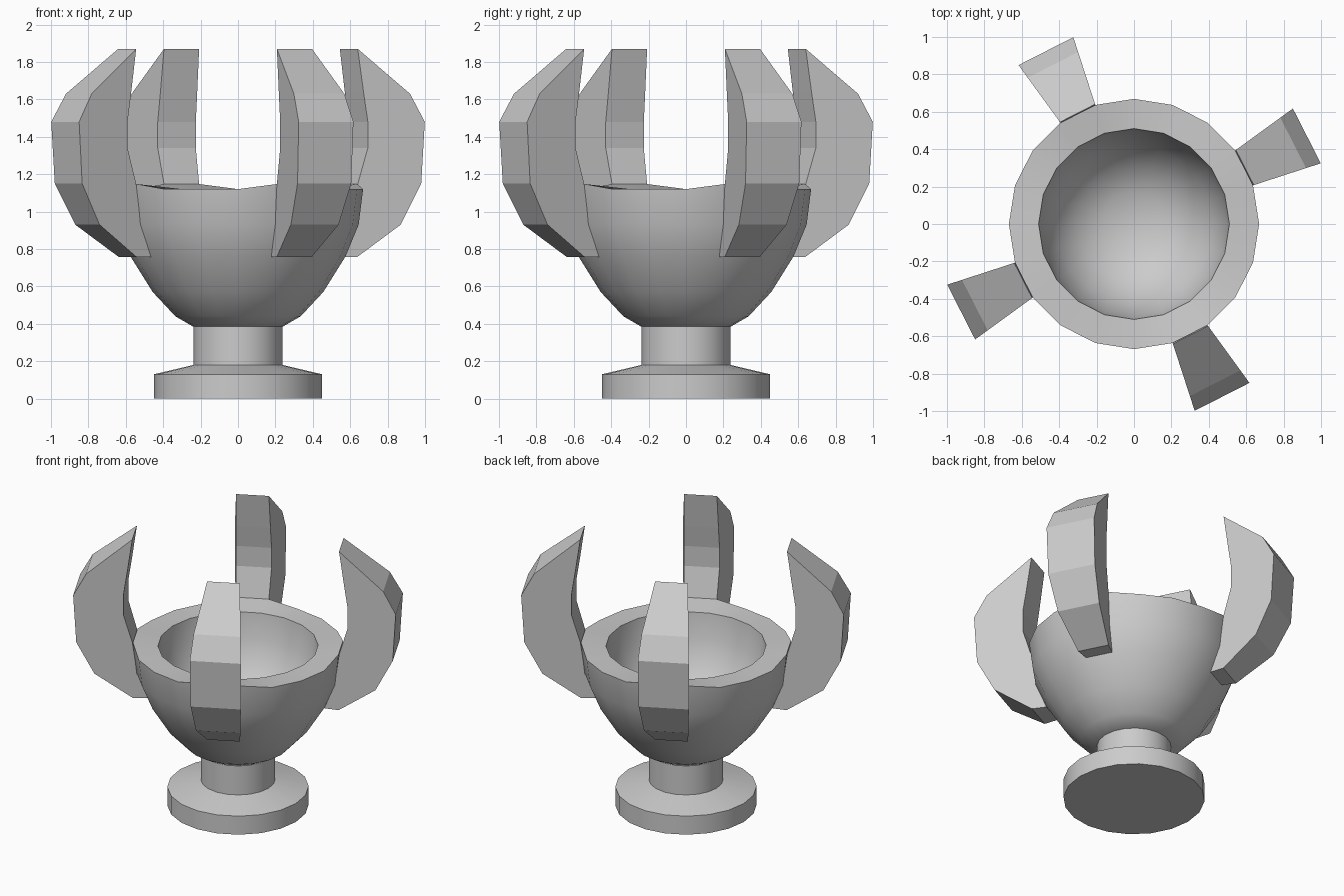
import bpy, bmesh
from math import cos, sin, radians

if "Cube" in bpy.data.objects:
    bpy.data.objects.remove(bpy.data.objects["Cube"])

SIDES = 20
STEP = 360 / SIDES


def point(r, z, deg):
    return (r * cos(radians(deg)), r * sin(radians(deg)), z)


def finish(bm, name, smooth):
    bmesh.ops.recalc_face_normals(bm, faces=bm.faces[:])
    mesh = bpy.data.meshes.new(name)
    bm.to_mesh(mesh)
    bm.free()
    obj = bpy.data.objects.new(name, mesh)
    bpy.context.collection.objects.link(obj)
    if smooth:
        bpy.ops.object.select_all(action='DESELECT')
        obj.select_set(True)
        bpy.context.view_layer.objects.active = obj
        bpy.ops.object.shade_smooth_by_angle(angle=radians(32))
    return obj


def lathe(name, profile, lift_ring=None, lift=0.0):
    """Revolve (r, z) points; the ring lift_ring rises where the prongs attach."""
    bm = bmesh.new()
    rings = []
    for k, (r, z) in enumerate(profile):
        if r == 0:
            rings.append([bm.verts.new((0, 0, z))] * SIDES)
            continue
        ring = []
        for i in range(SIDES):
            up = lift if k == lift_ring and i % 5 in (1, 2) else 0
            ring.append(bm.verts.new(point(r, z + up, i * STEP)))
        rings.append(ring)
    for a, b in zip(rings, rings[1:]):
        for i in range(SIDES):
            j = (i + 1) % SIDES
            bm.faces.new(dict.fromkeys((a[i], a[j], b[j], b[i])))
    return finish(bm, name, True)


# round foot and stem
lathe("foot_and_stem", [(0, 0), (0.45, 0), (0.45, 0.13), (0.237, 0.18),
                        (0.237, 0.39), (0, 0.39)])

# thick-walled bowl: outside up to the rim, then down the inside
lathe("bowl", [(0, 0.385), (0.24, 0.385), (0.335, 0.44), (0.456, 0.57), (0.575, 0.76),
               (0.645, 0.93), (0.669, 1.12), (0.51, 1.12), (0.49, 0.95),
               (0.42, 0.78), (0.31, 0.65), (0.17, 0.58), (0, 0.56)],
      lift_ring=6, lift=0.027)

# four curved prongs, each a wedge one lathe step wide
outer = [(0.575, 0.757), (0.67, 0.757), (0.915, 0.93), (1.03, 1.15),
         (1.05, 1.48), (0.967, 1.63), (0.673, 1.87)]
inner = [(0.707, 1.63), (0.73, 1.48), (0.73, 1.34), (0.673, 1.147), (0.643, 0.93)]
profile = outer + inner
for n in range(4):
    bm = bmesh.new()
    start = n * 90 + STEP
    near = [bm.verts.new(point(r, z, start)) for r, z in profile]
    far = [bm.verts.new(point(r, z, start + STEP)) for r, z in profile]
    bm.faces.new(near)
    bm.faces.new(far)
    for i in range(len(profile)):
        j = (i + 1) % len(profile)
        bm.faces.new((near[i], near[j], far[j], far[i]))
    finish(bm, f"prong_{n + 1}", False)
